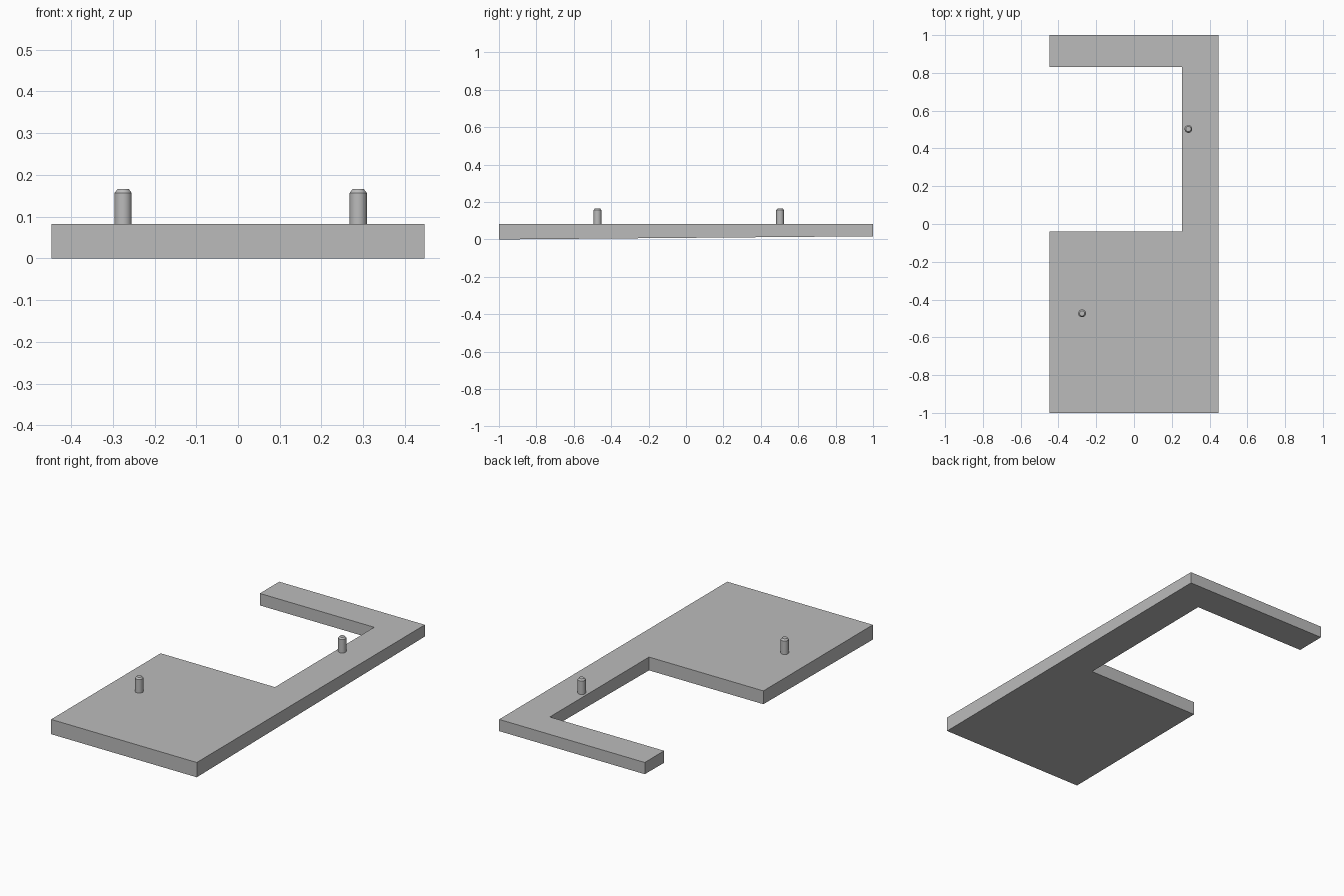
import bpy
import bmesh
import math

cube = bpy.data.objects.get("Cube")
if cube:
    bpy.data.objects.remove(cube, do_unlink=True)

HALF_W, HALF_L = 0.447, 1.0
TOP, BACK_LIFT = 0.082, 0.017

# Plain grey used everywhere
grey = bpy.data.materials.new("plain grey")
grey.use_nodes = True
colour = (0.5, 0.5, 0.5, 1)
grey.diffuse_color = colour
grey.node_tree.nodes["Principled BSDF"].inputs["Base Color"].default_value = colour


def add_object(name, bm):
    bmesh.ops.recalc_face_normals(bm, faces=bm.faces)
    mesh = bpy.data.meshes.new(name)
    bm.to_mesh(mesh)
    bm.free()
    mesh.materials.append(grey)
    obj = bpy.data.objects.new(name, mesh)
    bpy.context.collection.objects.link(obj)
    return obj


# Plate: C-shaped outline extruded down to a gently sloping underside
outline = [(-HALF_W, -HALF_L), (HALF_W, -HALF_L), (HALF_W, HALF_L), (-HALF_W, HALF_L),
           (-HALF_W, 0.83), (0.255, 0.83), (0.255, -0.04), (-HALF_W, -0.04)]
bm = bmesh.new()
top_face = bm.faces.new([bm.verts.new((x, y, TOP)) for x, y in outline])
result = bmesh.ops.extrude_face_region(bm, geom=[top_face], use_keep_orig=True)
for v in result["geom"]:
    if isinstance(v, bmesh.types.BMVert):
        v.co.z = BACK_LIFT * (v.co.y + HALF_L) / (2 * HALF_L)
add_object("plate", bm)


# Locating pins: chamfered cylinders
def add_pin(name, x, y, sides=32):
    profile = [(0.0205, TOP - 0.02), (0.0205, 0.157), (0.0135, 0.166)]
    bm = bmesh.new()
    rings = []
    for r, z in profile:
        angles = [math.tau * i / sides for i in range(sides)]
        rings.append([bm.verts.new((x + r * math.cos(a), y + r * math.sin(a), z))
                      for a in angles])
    for low, high in zip(rings, rings[1:]):
        for i in range(sides):
            j = (i + 1) % sides
            bm.faces.new((low[i], low[j], high[j], high[i]))
    bm.faces.new(rings[0])
    bm.faces.new(rings[-1])
    pin = add_object(name, bm)
    bpy.ops.object.select_all(action="DESELECT")
    pin.select_set(True)
    bpy.context.view_layer.objects.active = pin
    bpy.ops.object.shade_smooth_by_angle(angle=math.radians(30))


add_pin("front_pin", -0.275, -0.473)
add_pin("back_pin", 0.288, 0.503)
